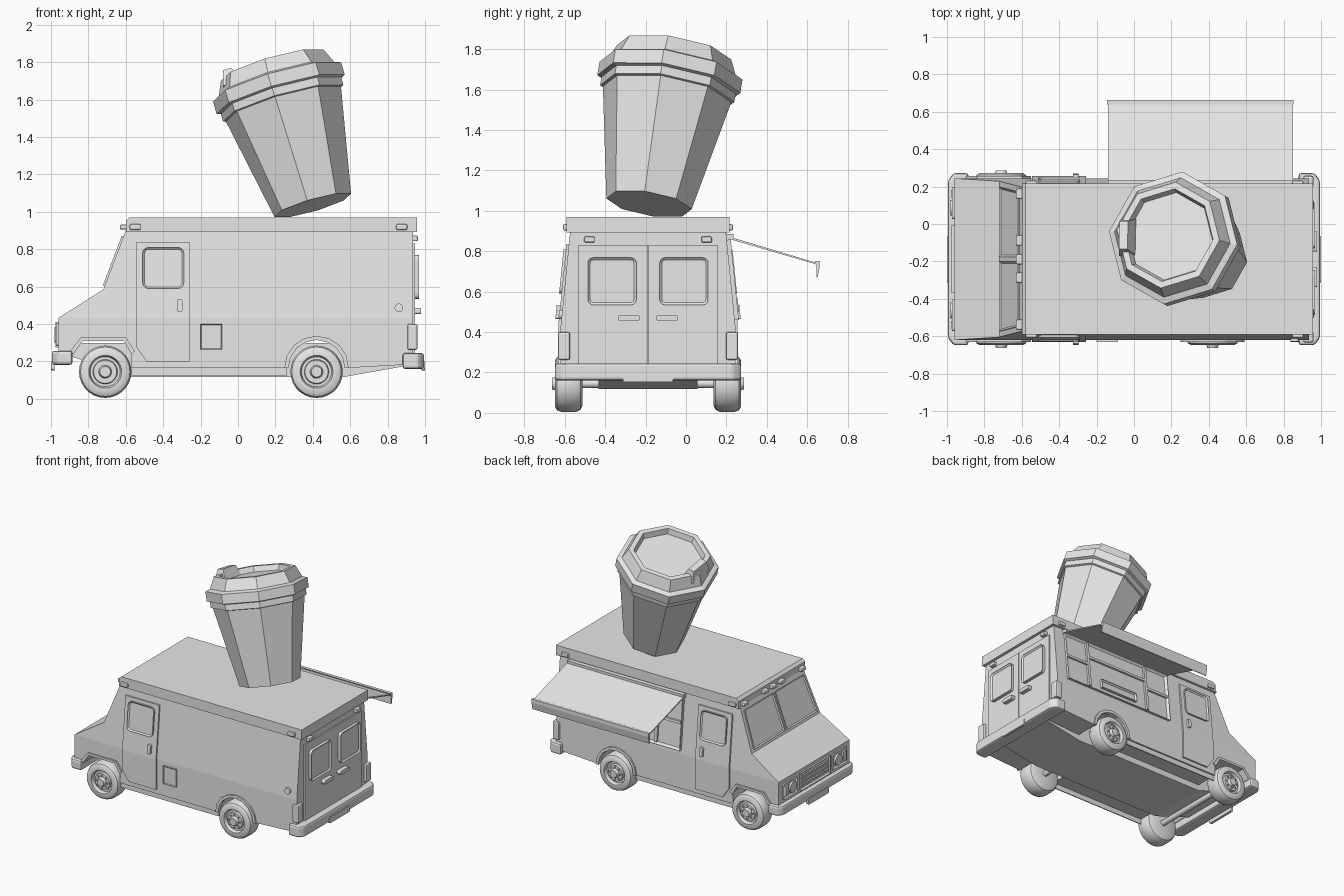
import bpy, bmesh
from math import sin, cos, radians, pi
from mathutils import Vector

if "Cube" in bpy.data.objects:
    bpy.data.objects.remove(bpy.data.objects["Cube"])

CY = -0.188      # centre line of the van
MID = 0.433      # height where the walls start to lean in

grey = bpy.data.materials.new("plain_grey")
grey.use_nodes = True
grey.diffuse_color = (0.8, 0.8, 0.8, 1)
grey.node_tree.nodes["Principled BSDF"].inputs["Base Color"].default_value = (0.8, 0.8, 0.8, 1)


def loft(name, rings, inset=None, bevel=0, smooth=False):
    """Capped skin through equal loops; inset = (border, depth) on the last cap."""
    bm = bmesh.new()
    loops = [[bm.verts.new(p) for p in ring] for ring in rings]
    n = len(loops[0])
    for a, b in zip(loops, loops[1:]):
        for i in range(n):
            bm.faces.new((a[i], a[(i + 1) % n], b[(i + 1) % n], b[i]))
    bm.faces.new(loops[0][::-1])
    cap = bm.faces.new(loops[-1])
    bmesh.ops.recalc_face_normals(bm, faces=bm.faces[:])
    if inset:
        bmesh.ops.inset_individual(bm, faces=[cap], thickness=inset[0], depth=-inset[1])
    mesh = bpy.data.meshes.new(name)
    bm.to_mesh(mesh)
    bm.free()
    mesh.materials.append(grey)
    ob = bpy.data.objects.new(name, mesh)
    bpy.context.collection.objects.link(ob)
    if bevel:
        mod = ob.modifiers.new("soft_edges", "BEVEL")
        mod.width, mod.segments = bevel, 2
    if smooth:
        bpy.ops.object.select_all(action="DESELECT")
        ob.select_set(True)
        bpy.context.view_layer.objects.active = ob
        bpy.ops.object.shade_smooth_by_angle(angle=radians(35))
    return ob


def arc(cx, cz, r, a0, a1, n):
    angles = [radians(a0 + (a1 - a0) * i / n) for i in range(n + 1)]
    return [(cx + r * cos(a), cz + r * sin(a)) for a in angles]


def rect(u0, u1, v0, v1, r=0):
    if not r:
        return [(u0, v0), (u1, v0), (u1, v1), (u0, v1)]
    return (arc(u1 - r, v0 + r, r, -90, 0, 3) + arc(u1 - r, v1 - r, r, 0, 90, 3)
            + arc(u0 + r, v1 - r, r, 90, 180, 3) + arc(u0 + r, v0 + r, r, 180, 270, 3))


def half(z):
    return 0.432 - 0.1 * max(0, z - MID)


def wall(pts, side, out):
    return [(x, CY + side * (half(z) + out), z) for x, z in pts]


def wall_part(name, pts, side, out, inset=None, bevel=0):
    return loft(name, [wall(pts, side, -0.02), wall(pts, side, out)], inset, bevel)


def end_part(name, pts, x0, x1, inset=None, bevel=0):
    rings = [[(x, CY + u, v) for u, v in pts] for x in (x0, x1)]
    return loft(name, rings, inset, bevel)


def plan_part(name, pts, z0, z1, bevel=0):
    return loft(name, [[(x, CY + u, z) for x, u in pts] for z in (z0, z1)], bevel=bevel)


def lathe_y(name, profile, cx, cz, side, n=28, smooth=True):
    rings = [[(cx + r * cos(2 * pi * i / n), CY + side * y, cz + r * sin(2 * pi * i / n))
              for i in range(n)] for r, y in profile]
    return loft(name, rings, smooth=smooth)


# Body shell
rear_arch = arc(0.42, 0.165, 0.155, 180, 0, 8)
lower = [(-0.96, MID), (-0.96, 0.25), (-0.88, 0.24), (-0.83, 0.31), (-0.61, 0.31),
         (-0.57, 0.25), (-0.57, 0.165)] + rear_arch + [(0.935, 0.185), (0.935, MID)]
upper = [(-0.96, MID), (-0.72, 0.585), (-0.6, 0.9), (0.935, 0.9), (0.935, MID)]
loft("lower_body", [wall(lower, -1, 0), wall(lower, 1, 0)])
loft("upper_body", [wall(upper, -1, 0), wall(upper, 1, 0)])
chassis = [(-0.93, 0.3), (-0.93, 0.24), (-0.57, 0.118), (0.57, 0.118), (0.92, 0.18), (0.92, 0.3)]
loft("chassis", [[(x, CY + y, z) for x, z in chassis] for y in (-0.245, 0.245)])
for s in (-1, 1):
    wall_part("side_sill", rect(-0.57, 0.262, 0.125, 0.18), s, -0.012)

# Roof slab with a chamfered front
roof = [(-0.6, 0.893), (0.957, 0.893), (0.957, 0.97), (-0.58, 0.97), (-0.6, 0.95)]
loft("roof", [[(x, CY + y, z) for x, z in roof] for y in (-0.404, 0.404)])

# Marker lights
for y in (-0.35, -0.1, 0, 0.1, 0.35):
    end_part("front_marker_light", rect(y - 0.028, y + 0.028, 0.905, 0.932), -0.59, -0.632, bevel=0.008)
for s in (-1, 1):
    for x in (-0.55, 0.875):
        pts = rect(x - 0.03, x + 0.03, 0.903, 0.934)
        loft("side_marker_light", [[(u, CY + s * y, v) for u, v in pts] for y in (0.39, 0.42)], bevel=0.007)
    end_part("rear_marker_light", rect(s * 0.29 - 0.026, s * 0.29 + 0.026, 0.843, 0.873), 0.92, 0.962, bevel=0.007)

# Parts on both flanks: cab door, fenders, tail lights, wheels
front_flare = [(-0.91, 0.24), (-0.84, 0.328), (-0.6, 0.328), (-0.55, 0.255), (-0.57, 0.24),
               (-0.61, 0.31), (-0.83, 0.31), (-0.88, 0.24)]
rear_flare = arc(0.42, 0.165, 0.172, 180, 0, 8) + arc(0.42, 0.165, 0.15, 0, 180, 8)
tyre = [(0.02, 0.325), (0.11, 0.325), (0.13, 0.335), (0.14, 0.355), (0.14, 0.43), (0.132, 0.45),
        (0.115, 0.46), (0.088, 0.46), (0.08, 0.435), (0.066, 0.435), (0.062, 0.452),
        (0.035, 0.452), (0.028, 0.475), (0.01, 0.475)]
for s in (-1, 1):
    door_low = [(-0.545, MID), (-0.545, 0.28), (-0.49, 0.2), (-0.257, 0.2), (-0.257, MID)]
    wall_part("cab_door_lower", door_low, s, 0.012)
    wall_part("cab_door_upper", rect(-0.545, -0.257, MID, 0.835), s, 0.012)
    wall_part("cab_door_window", rect(-0.51, -0.29, 0.59, 0.81, 0.03), s, 0.024, (0.01, 0.01))
    wall_part("cab_door_handle", rect(-0.325, -0.298, 0.465, 0.535, 0.008), s, 0.03)
    wall_part("front_fender", front_flare, s, 0.012)
    wall_part("rear_fender", rear_flare, s, 0.012)
    plan_part("tail_light", rect(0.905, 0.96, *sorted((s * 0.385, s * 0.446))), 0.262, 0.4, 0.01)
    for x in (-0.71, 0.42):
        lathe_y("wheel", tyre, x, 0.145, s)
        for k in range(8):
            a = k * pi / 4
            lathe_y("wheel_nut", [(0.007, 0.44), (0.007, 0.46)],
                    x + 0.047 * cos(a), 0.145 + 0.047 * sin(a), s, 6, False)
for x in (-0.71, 0.42):
    lathe_y("axle", [(0.022, -0.34), (0.022, 0.34)], x, 0.145, 1, 12)

# Near-side hatch and filler cap
wall_part("side_hatch", rect(-0.2, -0.085, 0.263, 0.4), -1, 0.01, (0.008, 0.005))
wall_part("filler_cap", arc(0.86, 0.487, 0.023, 0, 337.5, 15), -1, 0.015)

# Bumpers and plates
for name, x, back, z0, z1 in (("front", -1, 0.885, 0.182, 0.257), ("rear", 1, 0.88, 0.16, 0.245)):
    plan = [(back, -0.46), (0.965, -0.46), (0.995, -0.42), (0.995, 0.42), (0.965, 0.46), (back, 0.46)]
    plan_part(name + "_bumper", [(x * a, b) for a, b in plan], z0, z1, 0.014)
    end_part(name + "_plate", rect(-0.125, 0.125, 0.153, 0.2, 0.012), x * 0.98, x * 1.0)

# Front face: grille, headlights, split windscreen
end_part("grille", rect(-0.18, 0.18, 0.275, 0.41), -0.95, -0.975, (0.015, 0.012))
for i in range(3):
    end_part("grille_bar", rect(-0.165, 0.165, 0.305 + i * 0.03, 0.317 + i * 0.03), -0.95, -0.973)
normal = Vector((-0.934, 0, 0.356))
for s in (-1, 1):
    end_part("headlight_frame", rect(*sorted((s * 0.215, s * 0.385)), 0.283, 0.403, 0.012), -0.95, -0.972, (0.012, 0.008))
    end_part("headlight", arc(s * 0.275, 0.343, 0.042, 0, 337.5, 15), -0.95, -0.98)
    end_part("indicator", rect(*sorted((s * 0.33, s * 0.37)), 0.305, 0.38), -0.95, -0.978)
    pane = [Vector((-0.72 + 0.12 * t, CY + s * u, 0.585 + 0.315 * t))
            for u, t in ((0.012, 0.06), (0.385, 0.06), (0.36, 0.9), (0.012, 0.9))]
    loft("windscreen", [[p - normal * 0.01 for p in pane], [p + normal * 0.01 for p in pane]], (0.014, 0.007))

# Rear doors
for s in (-1, 1):
    end_part("rear_door", rect(*sorted((s * 0.002, s * 0.347)), 0.245, 0.83), 0.92, 0.945)
    end_part("rear_window", rect(*sorted((s * 0.058, s * 0.298)), 0.535, 0.768, 0.025), 0.93, 0.968, (0.012, 0.01))
    end_part("rear_handle", rect(*sorted((s * 0.042, s * 0.148)), 0.455, 0.485, 0.01), 0.93, 0.978)

# Serving window on the far side
wall_part("serving_frame", rect(-0.13, 0.84, 0.46, 0.86), 1, 0.02, (0.022, 0.018))
for x in (0.07, 0.62):
    wall_part("window_post", rect(x, x + 0.022, 0.475, 0.85), 1, 0.018)
for x0, x1 in ((-0.12, 0.08), (0.63, 0.83)):
    wall_part("window_rail", rect(x0, x1, 0.655, 0.675), 1, 0.018)
wall_part("serving_hatch_rail", rect(0.08, 0.63, 0.72, 0.74), 1, 0.018)
wall_part("counter", rect(0.19, 0.52, 0.5, 0.57), 1, 0.025, (0.012, 0.015))

# Awning: thin sloping sheet with a hanging lip
sheet = [(0.2, 0.868), (0.228, 0.868), (0.655, 0.74), (0.655, 0.732), (0.225, 0.858), (0.2, 0.858)]
lip = [(0.638, 0.752), (0.662, 0.752), (0.662, 0.725), (0.651, 0.67), (0.645, 0.67), (0.645, 0.732)]
rail = [(0.19, 0.85), (0.235, 0.862), (0.235, 0.885), (0.19, 0.885)]
for name, pts, grow in (("awning", sheet, 0), ("awning_lip", lip, 0.004), ("awning_rail", rail, 0)):
    loft(name, [[(x, y, z) for y, z in pts] for x in (-0.14 - grow, 0.85 + grow)])

# Giant tilted eight-sided cup
base = Vector((0.4, -0.183, 1.035))
turn = Vector((0, 0, 1)).rotation_difference(Vector((-0.29, 0.165, 1)))


def on_cup(x, y, h):
    return base + turn @ Vector((x, y, h))


def cup_part(name, profile):
    angles = [radians(83 + 45 * k) for k in range(8)]
    loft(name, [[on_cup(r * cos(a), r * sin(a), h) for a in angles] for r, h in profile])


cup_part("cup", [(0.215, 0), (0.325, 0.58)])
cup_part("cup_lid", [(0.32, 0.57), (0.338, 0.575), (0.338, 0.618), (0.36, 0.625), (0.36, 0.695),
                     (0.325, 0.708), (0.288, 0.79), (0.252, 0.79), (0.238, 0.75)])
# Raised sip spout on the lid
loft("lid_spout", [[on_cup(x, y, h) for x, y in rect(x0, x1, -w, w)]
                   for x0, x1, w, h in ((-0.285, -0.19, 0.1, 0.74), (-0.262, -0.215, 0.075, 0.825))])
